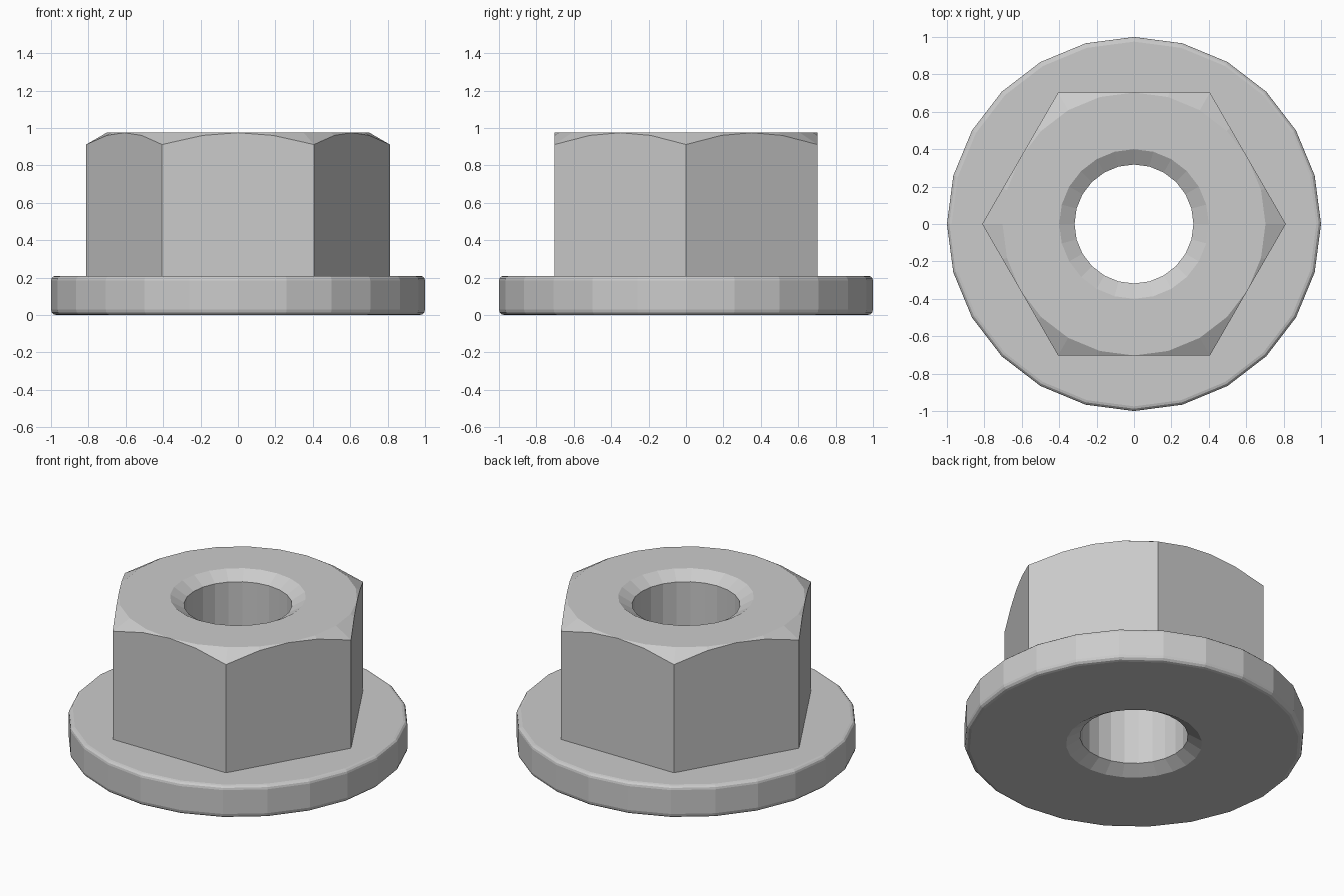
import bpy, bmesh
from math import sin, cos, pi, radians

if "Cube" in bpy.data.objects:
    bpy.data.objects.remove(bpy.data.objects["Cube"])

N = 24          # sides of every round part
FLAT = 0.703    # centre to hexagon flat
TOP = 0.975


def circle(r, z):
    return [(r * cos(2 * pi * k / N), r * sin(2 * pi * k / N), z) for k in range(N)]


def hexagon(z=None):
    # hexagon outline sampled every 15 degrees; z=None gives the chamfered rim
    pts = []
    for k in range(N):
        a = 2 * pi * k / N
        off = (a % (pi / 3)) - pi / 6
        r = FLAT / cos(off)
        h = TOP - (r - FLAT) * 0.58 if z is None else z
        pts.append((r * cos(a), r * sin(a), h))
    return pts


def rounded(z, sign, r=0.03):
    # rounded flange edge, listed from bottom to top
    steps = (90, 60, 30, 0) if sign < 0 else (0, 30, 60, 90)
    return [circle(1 - r + r * cos(radians(t)), z - sign * r + sign * r * sin(radians(t)))
            for t in steps]


# closed loop of rings: lower countersink, flange, hexagon, upper countersink, bore
rings = [circle(0.318, 0.05), circle(0.40, 0)]
rings += rounded(0, -1) + rounded(0.21, 1, 0.025)
rings += [hexagon(0.21), hexagon(), circle(FLAT, TOP),
          circle(0.40, TOP), circle(0.318, TOP - 0.05)]

bm = bmesh.new()
loops = [[bm.verts.new(p) for p in ring] for ring in rings]
for i, a in enumerate(loops):
    b = loops[(i + 1) % len(loops)]
    for k in range(N):
        j = (k + 1) % N
        bm.faces.new((a[k], a[j], b[j], b[k]))
bmesh.ops.remove_doubles(bm, verts=bm.verts, dist=0.0005)
bmesh.ops.recalc_face_normals(bm, faces=bm.faces)

mesh = bpy.data.meshes.new("flange_nut")
bm.to_mesh(mesh)
bm.free()
bpy.context.collection.objects.link(bpy.data.objects.new("flange_nut", mesh))
